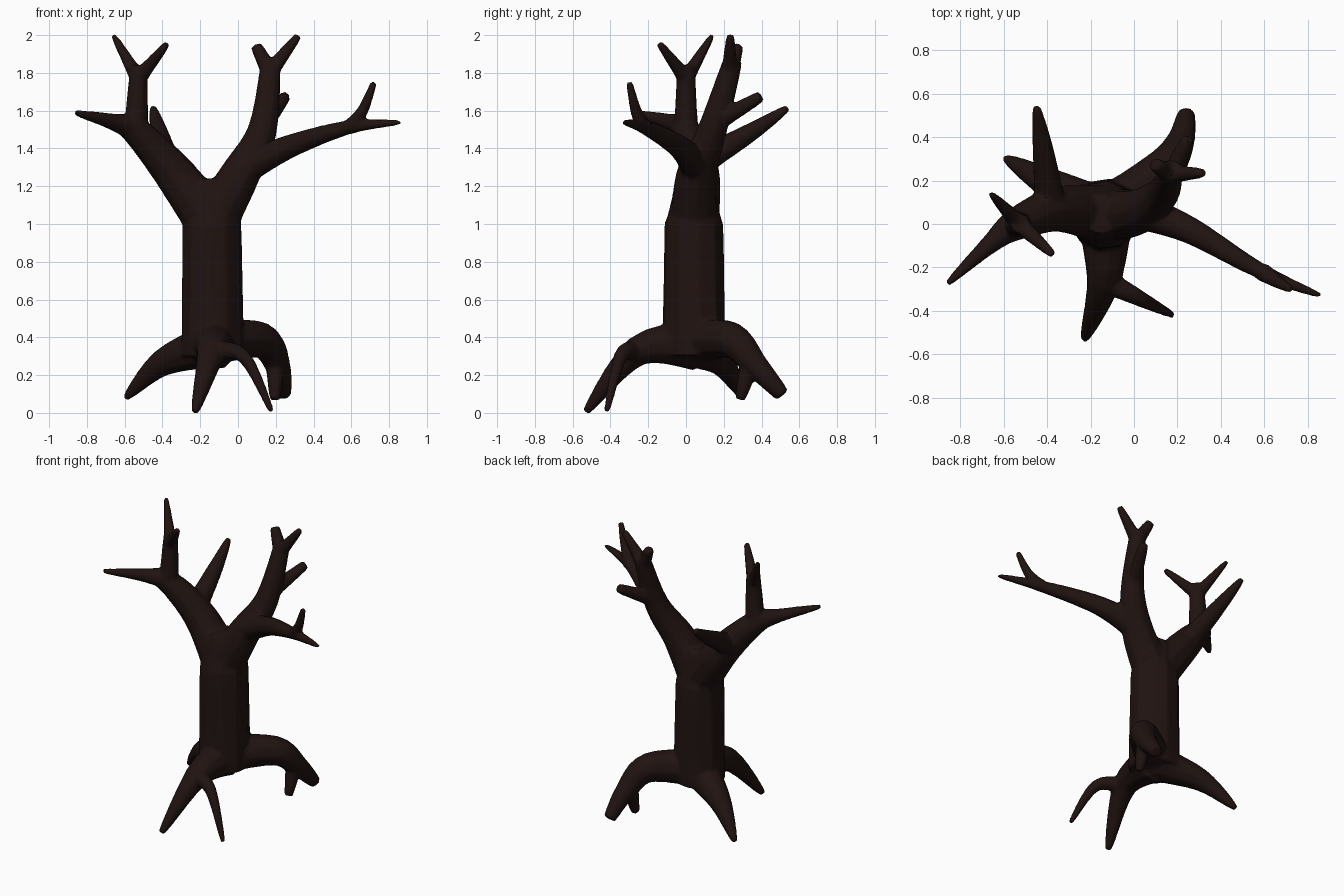
import bpy, bmesh, math
from mathutils import Vector

if "Cube" in bpy.data.objects:
    bpy.data.objects.remove(bpy.data.objects["Cube"])

SIDES = 10
bm = bmesh.new()


def sample(pts, t):
    """Point on a smooth curve through pts, t from 0 to 1."""
    n = len(pts) - 1
    i = min(int(t * n), n - 1)
    u = t * n - i
    b, c = pts[i], pts[i + 1]
    a = pts[i - 1] if i else b
    d = pts[i + 2] if i + 2 <= n else c
    return b + 0.5 * u * (c - a + u * (2 * a - 5 * b + 4 * c - d + u * (3 * (b - c) + d - a)))


def limb(r0, r1, *points):
    """Closed round limb along a curve, tapering from r0 to r1."""
    pts = [Vector(p) for p in points]
    n = 5 * (len(pts) - 1)
    path = [sample(pts, i / n) for i in range(n + 1)]
    dirs = [(path[min(i + 1, n)] - path[max(i - 1, 0)]).normalized() for i in range(n + 1)]
    side, rings = dirs[0].orthogonal().normalized(), []
    for i, (p, d) in enumerate(zip(path, dirs)):
        if i:
            side = dirs[i - 1].rotation_difference(d) @ side
        up = d.cross(side)
        r = r0 + (r1 - r0) * i / n
        rings.append([bm.verts.new(p + r * (side * math.cos(a) + up * math.sin(a)))
                      for a in (math.tau * k / SIDES for k in range(SIDES))])
    for a, b in zip(rings, rings[1:]):
        for k in range(SIDES):
            m = (k + 1) % SIDES
            bm.faces.new((a[k], a[m], b[m], b[k]))
    bm.faces.new(rings[0][::-1])
    bm.faces.new(rings[-1])
    return pts


def grow(parent, t, r0, r1, *points):
    """Limb that starts on its parent at fraction t."""
    return limb(r0, r1, sample(parent, t), *points)


# Trunk and its narrowing crown
trunk = limb(.17, .158, (-.133, .042, .3), (-.138, .042, 1.0))
grow(trunk, 1, .158, .09, (-.15, .045, 1.24))

# Left bough: outer tip, forked upright and rear limb
left = grow(trunk, 1, .14, .014, (-.34, .07, 1.27), (-.54, 0, 1.49), (-.66, -.09, 1.54), (-.86, -.275, 1.588))
upright = grow(left, .5, .068, .045, (-.525, 0, 1.84))
grow(upright, .75, .046, .014, (-.66, .14, 2.0))
grow(upright, .75, .046, .018, (-.375, -.14, 1.955))
grow(left, .3, .08, .018, (-.42, .35, 1.49), (-.45, .54, 1.615))

# Right bough: forked top, rear stub and long side limb
right = grow(trunk, 1, .135, .05, (.01, .055, 1.26), (.13, .14, 1.5), (.175, .25, 1.87))
grow(right, .92, .05, .03, (.095, .275, 1.945))
grow(right, .92, .048, .02, (.32, .235, 1.998))
grow(right, .7, .055, .03, (.25, .395, 1.675))
side_limb = grow(right, .37, .09, .012, (.26, -.03, 1.405), (.58, -.215, 1.51), (.86, -.33, 1.538))
grow(side_limb, .68, .045, .017, (.66, -.265, 1.6), (.72, -.3, 1.75))

# Roots, all leaving the foot of the trunk
grow(trunk, .13, .13, .017, (-.4, .19, .265), (-.595, .305, .078))
rear_root = grow(trunk, .15, .125, .04, (.12, .24, .385), (.21, .37, .25), (.242, .51, .095))
grow(rear_root, .6, .06, .026, (.195, .285, .07))
front_root = grow(trunk, .13, .14, .02, (-.14, -.26, .325), (-.228, -.53, .005))
grow(front_root, .5, .06, .015, (.03, -.345, .3), (.178, -.42, .008))

bmesh.ops.recalc_face_normals(bm, faces=bm.faces)
mesh = bpy.data.meshes.new("dead_tree")
bm.to_mesh(mesh)
bm.free()
tree = bpy.data.objects.new("dead_tree", mesh)
bpy.context.collection.objects.link(tree)

# Fuse all limbs into a single skin and soften the joints
fuse = tree.modifiers.new("fuse", 'REMESH')
fuse.mode = 'VOXEL'
fuse.voxel_size = 0.01
soften = tree.modifiers.new("soften", 'SMOOTH')
soften.iterations = 4
reduce = tree.modifiers.new("reduce", 'DECIMATE')
reduce.ratio = 0.12
bpy.context.view_layer.objects.active = tree
tree.select_set(True)
for name in ("fuse", "soften", "reduce"):
    bpy.ops.object.modifier_apply(modifier=name)
bpy.ops.object.shade_smooth_by_angle(angle=math.radians(40))

# Dark bark
bark = bpy.data.materials.new("bark")
bark.diffuse_color = (0.014, 0.0065, 0.0055, 1)
bark.use_nodes = True
bark.node_tree.nodes["Principled BSDF"].inputs["Base Color"].default_value = bark.diffuse_color
tree.data.materials.clear()
tree.data.materials.append(bark)
